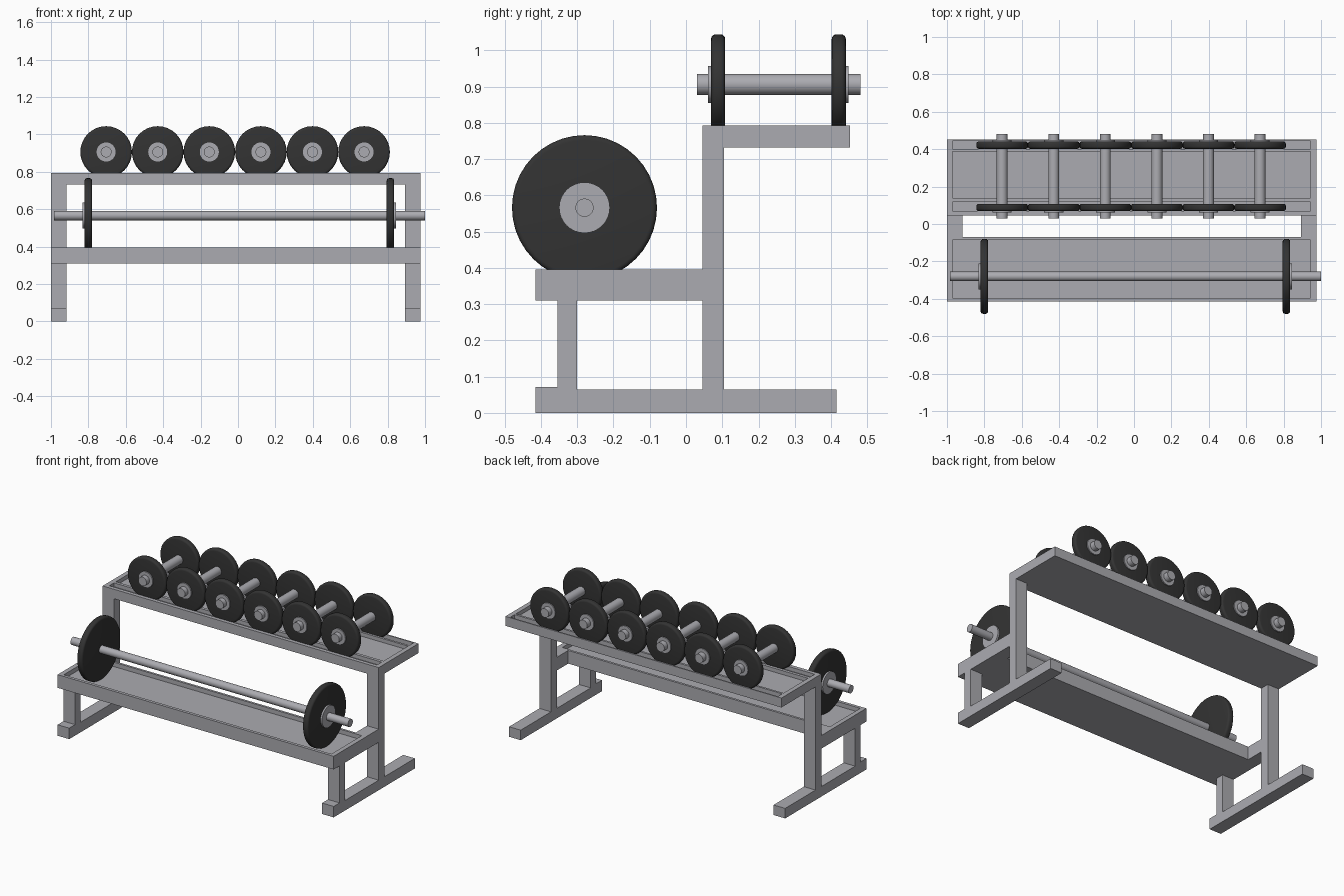
import bpy, bmesh, math
from mathutils import Matrix, Vector

if "Cube" in bpy.data.objects:
    bpy.data.objects.remove(bpy.data.objects["Cube"])


def material(name, rgb):
    m = bpy.data.materials.new(name)
    m.diffuse_color = (*rgb, 1)
    m.use_nodes = True
    m.node_tree.nodes["Principled BSDF"].inputs["Base Color"].default_value = m.diffuse_color
    return m


STEEL = material("grey steel", (0.41, 0.41, 0.44))
RUBBER = material("black rubber", (0.033, 0.033, 0.033))
X0, X1 = -1.0, 0.975          # rack width
LEG = 0.083                   # frame tube width


def finish(name, bm, mat, smooth=False):
    bmesh.ops.recalc_face_normals(bm, faces=bm.faces)
    me = bpy.data.meshes.new(name)
    bm.to_mesh(me)
    bm.free()
    me.materials.append(mat)
    if smooth:
        me.shade_smooth()
        me.set_sharp_from_angle(angle=math.radians(35))
    ob = bpy.data.objects.new(name, me)
    bpy.context.collection.objects.link(ob)
    return ob


def box(name, x, y, z):
    bm = bmesh.new()
    bmesh.ops.create_cube(bm, size=1)
    for v in bm.verts:
        v.co = Vector([(a + b) / 2 + c * (b - a) for (a, b), c in zip((x, y, z), v.co)])
    return finish(name, bm, STEEL)


def disc(name, axis, centre, a, b, radius, mat, bevel=0.0, sides=32):
    """Cylinder from a to b along the axis ('X' or 'Y'); centre gives the other two coordinates."""
    bm = bmesh.new()
    bmesh.ops.create_cone(bm, cap_ends=True, segments=sides, radius1=radius,
                          radius2=radius, depth=b - a)
    if bevel:
        rims = [e for e in bm.edges if any(len(f.verts) > 4 for f in e.link_faces)]
        bmesh.ops.bevel(bm, geom=rims, offset=bevel, segments=4, profile=0.5, affect='EDGES')
    mid = (a + b) / 2
    if axis == 'X':
        mat4 = Matrix.Translation((mid, *centre)) @ Matrix.Rotation(math.pi / 2, 4, 'Y')
    else:
        mat4 = Matrix.Translation((centre[0], mid, centre[1])) @ Matrix.Rotation(math.pi / 2, 4, 'X')
    bm.transform(mat4)
    return finish(name, bm, mat, smooth=True)


def tray(name, ys, z0, z1, depth):
    """Slab whose top is cut into strips at ys; every second strip is a recess."""
    bm = bmesh.new()
    xs = [X0, X0 + 0.03, X1 - 0.03, X1]
    grid = [[bm.verts.new((x, y, z1)) for y in ys] for x in xs]
    recess = []
    for i in range(3):
        for j in range(len(ys) - 1):
            f = bm.faces.new((grid[i][j], grid[i + 1][j], grid[i + 1][j + 1], grid[i][j + 1]))
            if i == 1 and j % 2:
                recess.append(f)
    # outer walls and underside
    n = len(ys)
    ring = [grid[i][0] for i in range(4)] + [grid[3][j] for j in range(1, n)] \
        + [grid[i][n - 1] for i in (2, 1, 0)] + [grid[0][j] for j in range(n - 2, 0, -1)]
    low = [bm.verts.new((v.co.x, v.co.y, z0)) for v in ring]
    for k in range(len(ring)):
        m = (k + 1) % len(ring)
        bm.faces.new((ring[k], low[k], low[m], ring[m]))
    bm.faces.new(low[::-1])
    # sunken floors
    for f in recess:
        rim = list(f.verts)
        floor = [bm.verts.new(v.co - Vector((0, 0, depth))) for v in rim]
        bm.faces.remove(f)
        for k in range(4):
            m = (k + 1) % 4
            bm.faces.new((rim[k], rim[m], floor[m], floor[k]))
        bm.faces.new(floor)
    return finish(name, bm, STEEL)


# shelves
tray("lower_shelf", [-0.415, -0.395, -0.085, -0.07], 0.31, 0.395, 0.028)
tray("upper_shelf", [0.045, 0.07, 0.118, 0.138, 0.388, 0.402, 0.445, 0.453], 0.732, 0.793, 0.025)

# side frames
for side, x in (("left", (X0, X0 + LEG)), ("right", (X1 - LEG, X1))):
    box(side + "_foot", x, (-0.355, 0.415), (0, 0.065))
    box(side + "_foot_tip", x, (-0.415, -0.355), (0, 0.071))
    box(side + "_front_post", x, (-0.355, -0.30), (0.065, 0.31))
    box(side + "_rear_post", x, (0.045, 0.105), (0.065, 0.732))
    box(side + "_shelf_arm", x, (-0.07, 0.045), (0.31, 0.395))

# barbell
C = (-0.28, 0.566)
disc("barbell_bar", 'X', C, -0.985, 1.0, 0.025, STEEL)
for side, a, b, c, d in (("left", -0.82, -0.78, -0.831, -0.815),
                         ("right", 0.795, 0.835, 0.83, 0.846)):
    disc("barbell_plate_" + side, 'X', C, a, b, 0.2, RUBBER, 0.013, 40)
    disc("barbell_collar_" + side, 'X', C, c, d, 0.07, STEEL)

# dumbbells
for i in range(6):
    C = (-0.705 + 0.2758 * i, 0.906)
    tag = f"dumbbell_{i + 1}_"
    disc(tag + "bar", 'Y', C, 0.03, 0.482, 0.029, STEEL)
    for end, a, b, c, d in (("front", 0.069, 0.108, 0.061, 0.075),
                            ("back", 0.402, 0.441, 0.435, 0.448)):
        disc(tag + end + "_plate", 'Y', C, a, b, 0.138, RUBBER, 0.013)
        disc(tag + end + "_collar", 'Y', C, c, d, 0.051, STEEL)
